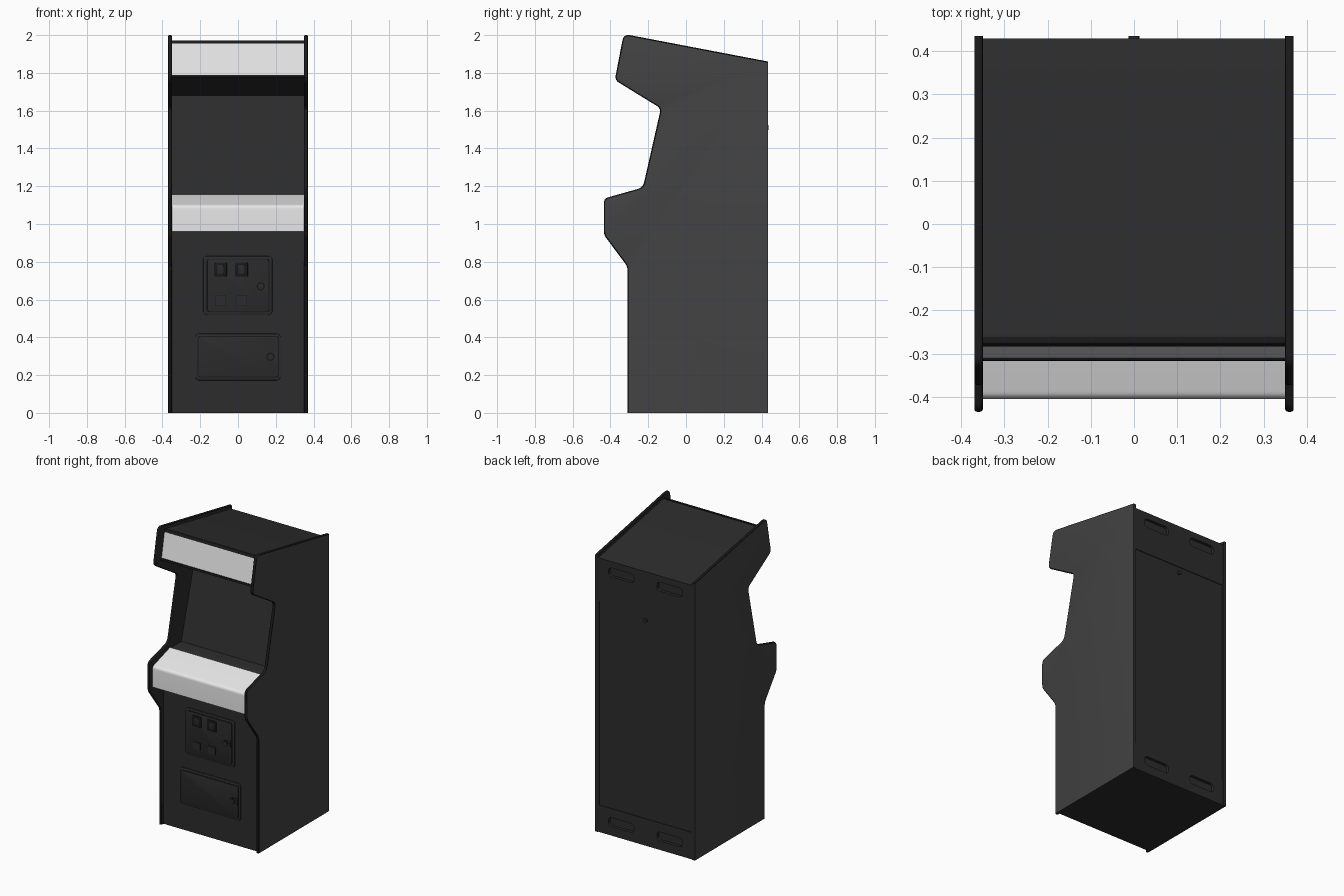
import bpy, bmesh, math
from mathutils import Vector

if "Cube" in bpy.data.objects:
    bpy.data.objects.remove(bpy.data.objects["Cube"])


def material(name, v):
    m = bpy.data.materials.new(name)
    m.diffuse_color = (v, v, v, 1)
    m.use_nodes = True
    m.node_tree.nodes["Principled BSDF"].inputs["Base Color"].default_value = m.diffuse_color
    return m


BODY = material("body black", 0.025)
SIDE = material("side charcoal", 0.055)
TRIM = material("trim black", 0.01)
LIGHT = material("light grey panel", 0.8)


def fillet(corners, n=6):
    """Corners are (u, v) or (u, v, cut); a cut rounds that corner."""
    pts = []
    for i, c in enumerate(corners):
        p = Vector(c[:2])
        if len(c) == 2:
            pts.append(p)
            continue
        a = Vector(corners[i - 1][:2])
        b = Vector(corners[(i + 1) % len(corners)][:2])
        s, e = p + (a - p).normalized() * c[2], p + (b - p).normalized() * c[2]
        for k in range(n + 1):
            t = k / n
            pts.append(s * (1 - t) ** 2 + p * 2 * t * (1 - t) + e * t * t)
    return pts


def finish(bm, name, mats):
    bmesh.ops.recalc_face_normals(bm, faces=bm.faces)
    me = bpy.data.meshes.new(name)
    bm.to_mesh(me)
    bm.free()
    for m in mats:
        me.materials.append(m)
    ob = bpy.data.objects.new(name, me)
    bpy.context.collection.objects.link(ob)
    smooth(ob)
    return ob


def smooth(ob):
    bpy.ops.object.select_all(action='DESELECT')
    ob.select_set(True)
    bpy.context.view_layer.objects.active = ob
    bpy.ops.object.shade_smooth_by_angle(angle=math.radians(30))


def prism_bm(pts, axis, a, b):
    bm = bmesh.new()
    put = (lambda p, d: (d, p[0], p[1])) if axis == 'x' else (lambda p, d: (p[0], d, p[1]))
    lo = [bm.verts.new(put(p, a)) for p in pts]
    hi = [bm.verts.new(put(p, b)) for p in pts]
    bm.faces.new(lo)
    bm.faces.new(hi)
    for i in range(len(pts)):
        j = (i + 1) % len(pts)
        bm.faces.new((lo[i], lo[j], hi[j], hi[i]))
    bmesh.ops.recalc_face_normals(bm, faces=bm.faces)
    return bm


def prism(name, corners, axis, a, b, mat):
    return finish(prism_bm(fillet(corners), axis, a, b), name, [mat])


def plate(name, x0, x1, z0, z1, y0, y1, r, mat=BODY, bevel=0.0):
    """Rounded rectangle facing along y; y1 is the visible face."""
    bm = prism_bm(fillet([(x0, z0, r), (x1, z0, r), (x1, z1, r), (x0, z1, r)]), 'y', y0, y1)
    if bevel:
        rim = [e for e in bm.edges if all(abs(v.co.y - y1) < 1e-5 for v in e.verts)]
        bmesh.ops.bevel(bm, geom=rim, offset=bevel, segments=2, profile=0.5, affect='EDGES')
    return finish(bm, name, [mat])


def disc(name, x, z, rad, y0, y1, mat=BODY, n=24):
    pts = [(x + rad * math.cos(2 * math.pi * k / n), z + rad * math.sin(2 * math.pi * k / n))
           for k in range(n)]
    return prism(name, pts, 'y', y0, y1, mat)


# Side boards: charcoal outside, black inside, rounded trim along the edge
side = fillet([(-0.31, 0), (0.435, 0), (0.435, 1.86), (-0.33, 2.006, 0.035),
               (-0.377, 1.762, 0.025), (-0.133, 1.612, 0.025), (-0.228, 1.193, 0.03),
               (-0.435, 1.135, 0.025), (-0.435, 0.943, 0.02), (-0.31, 0.775, 0.02)])
for s, label in ((1, "right"), (-1, "left")):
    bm = prism_bm(side, 'x', 0.35 * s, 0.37 * s)
    for f in bm.faces:
        n = f.normal
        if abs(n.x) > 0.9:
            f.material_index = 0 if n.x * s > 0 else 1
        else:
            f.material_index = 1 if n.y > 0.95 or n.z < -0.99 else 2
    rim = [e for e in bm.edges
           if any(f.material_index == 2 for f in e.link_faces)
           and any(abs(f.normal.x) > 0.9 for f in e.link_faces)]
    bmesh.ops.bevel(bm, geom=rim, offset=0.007, segments=3, profile=0.5,
                    affect='EDGES', material=2)
    finish(bm, label + "_side_board", [SIDE, BODY, TRIM])

# Cabinet body between the boards
body = prism("cabinet_body", [
    (-0.29, 0), (0.43, 0), (0.43, 1.837), (-0.268, 1.970, 0.015), (-0.278, 1.955),
    (-0.305, 1.785), (-0.312, 1.778), (0.05, 1.68), (-0.10, 1.15), (-0.22, 1.148),
    (-0.398, 1.09), (-0.398, 0.962), (-0.29, 0.962)], 'x', -0.351, 0.351, BODY)

# Back door recess and hand holes cut into the body
cutters = [plate("door_cutter", -0.343, 0.343, 0.18, 1.55, 0.425, 0.46, 0.001)]
for x in (-0.18, 0.18):
    for z in (0.09, 1.765):
        cutters.append(plate("hand_hole_cutter", x - 0.095, x + 0.095, z - 0.03, z + 0.03,
                             0.41, 0.46, 0.028))
for c in cutters:
    c.hide_render = True
    mod = body.modifiers.new("cut", 'BOOLEAN')
    mod.operation = 'DIFFERENCE'
    mod.solver = 'EXACT'
    mod.object = c
bpy.context.view_layer.update()
cut = bpy.data.meshes.new_from_object(body.evaluated_get(bpy.context.evaluated_depsgraph_get()))
body.modifiers.clear()
body.data = cut
for c in cutters:
    bpy.data.objects.remove(c)
smooth(body)
disc("back_door_lock", 0, 1.51, 0.013, 0.42, 0.436)

# Marquee with its two retainers
prism("marquee", [(-0.270, 1.957), (-0.279, 1.957), (-0.311, 1.787), (-0.30, 1.787)],
      'x', -0.35, 0.35, LIGHT)
prism("marquee_top_retainer", [(-0.262, 1.971), (-0.276, 1.973, 0.004), (-0.284, 1.955),
      (-0.27, 1.955)], 'x', -0.35, 0.35, TRIM)
prism("marquee_bottom_retainer", [(-0.30, 1.79), (-0.315, 1.79), (-0.317, 1.777),
      (-0.30, 1.775)], 'x', -0.35, 0.35, TRIM)

# Bent control panel
prism("control_panel", [(-0.395, 0.96), (-0.405, 0.96), (-0.405, 1.098, 0.018),
      (-0.22, 1.156), (-0.22, 1.146), (-0.395, 1.088)], 'x', -0.35, 0.35, LIGHT)

# Monitor glass lying on the tilted bezel
glass = plate("monitor_glass", -0.29, 0.29, -0.237, 0.237, 0.004, -0.004, 0.004)
glass.location = (0, -0.0265, 1.41)
glass.rotation_euler.x = -math.atan2(0.15, 0.53)

# Coin door
F = -0.288
plate("coin_door_frame", -0.185, 0.182, 0.518, 0.83, F, -0.297, 0.025, bevel=0.004)
plate("coin_door_gap", -0.167, 0.166, 0.533, 0.816, F, -0.2975, 0.012, TRIM)
plate("coin_door", -0.163, 0.162, 0.537, 0.812, F, -0.302, 0.01, bevel=0.002)
for x in (-0.093, 0.018):
    plate("coin_slot_surround", x - 0.034, x + 0.034, 0.722, 0.796, F, -0.307, 0.006, TRIM, 0.003)
    plate("coin_slot_insert", x - 0.016, x + 0.016, 0.735, 0.783, F, -0.310, 0.004, BODY, 0.002)
    plate("coin_return_edge", x - 0.029, x + 0.029, 0.566, 0.622, F, -0.3025, 0.003, TRIM)
    plate("coin_return", x - 0.026, x + 0.026, 0.569, 0.619, F, -0.305, 0.003)

# Lower service door
plate("service_door_frame", -0.226, 0.226, 0.172, 0.42, F, -0.297, 0.025, bevel=0.004)
plate("service_door_gap", -0.214, 0.216, 0.188, 0.406, F, -0.2975, 0.012, TRIM)
plate("service_door", -0.21, 0.212, 0.192, 0.402, F, -0.302, 0.01, bevel=0.002)

# Locks on both doors
for x, z in ((0.12, 0.67), (0.172, 0.297)):
    disc("door_lock_ring", x, z, 0.022, F, -0.305, TRIM)
    disc("door_lock", x, z, 0.014, F, -0.309)
    plate("door_latch", x + 0.014, x + 0.034, z - 0.028, z + 0.028, F, -0.3045, 0.008)
